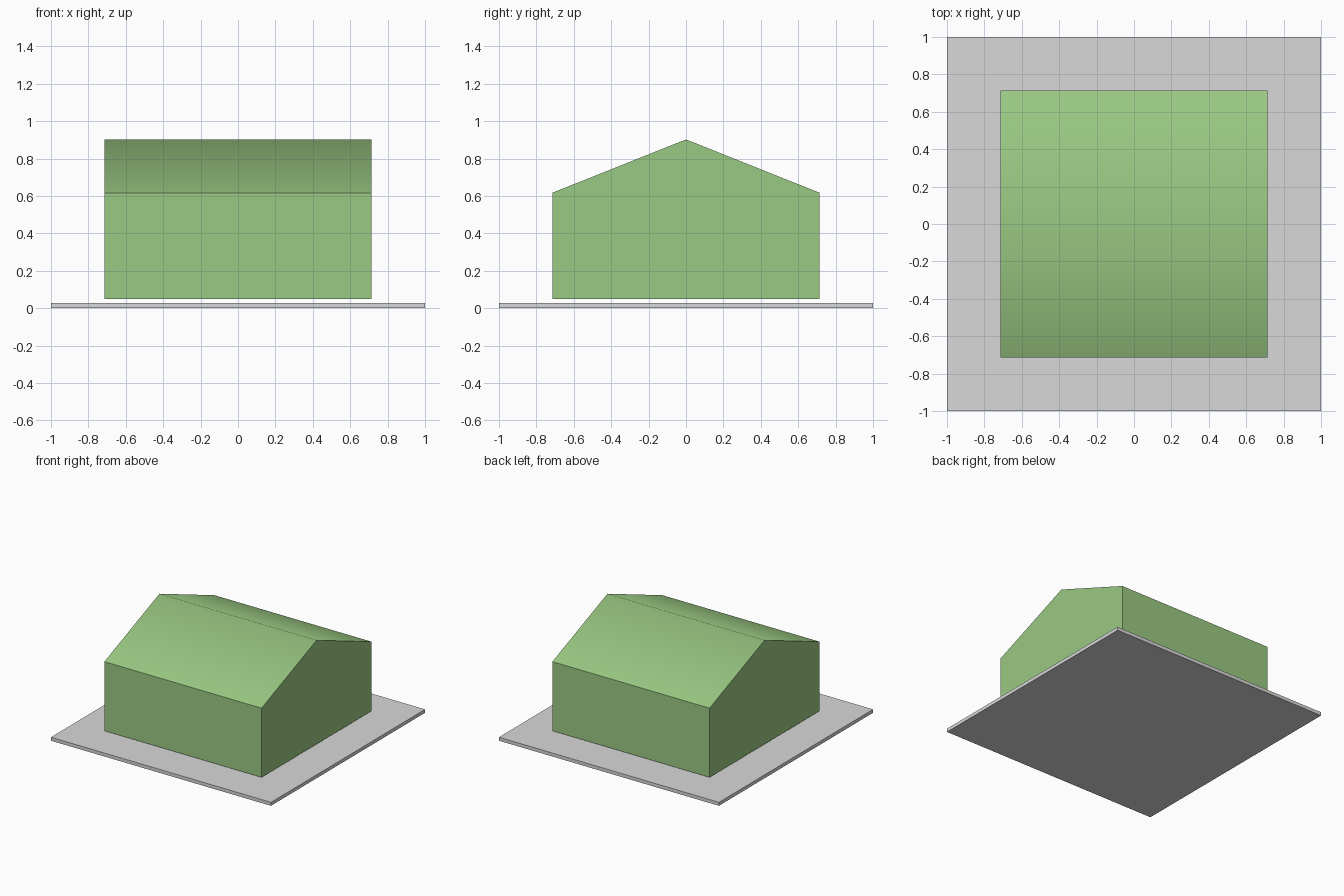
import bpy, bmesh
from mathutils import Matrix, Vector

if "Cube" in bpy.data.objects:
    bpy.data.objects.remove(bpy.data.objects["Cube"])


def material(name, srgb):
    m = bpy.data.materials.new(name)
    lin = [c / 12.92 if c <= 0.04045 else ((c + 0.055) / 1.055) ** 2.4 for c in srgb]
    m.diffuse_color = (*lin, 1.0)
    m.use_nodes = True
    m.node_tree.nodes["Principled BSDF"].inputs["Base Color"].default_value = m.diffuse_color
    return m


def make_object(name, bm, mat):
    bmesh.ops.recalc_face_normals(bm, faces=bm.faces)
    mesh = bpy.data.meshes.new(name)
    bm.to_mesh(mesh)
    bm.free()
    mesh.materials.append(mat)
    obj = bpy.data.objects.new(name, mesh)
    bpy.context.collection.objects.link(obj)
    return obj


green = material("leaf green", (0.605, 0.79, 0.515))
grey = material("light grey", (0.85, 0.85, 0.85))

TILE = 2 / 7
THICK = 0.0286

# Ground slab: seven by seven square paving tiles laid edge to edge
bm = bmesh.new()
for i in range(7):
    for j in range(7):
        centre = Vector(((i - 3) * TILE, (j - 3) * TILE, THICK / 2))
        bmesh.ops.create_cube(
            bm, size=1,
            matrix=Matrix.Translation(centre) @ Matrix.Diagonal((TILE, TILE, THICK, 1)))
make_object("paving_tiles", bm, grey)

# House body: gable profile extruded along x, hovering just over the slab
half = 2.5 * TILE
floor, eave, ridge = 0.048, 0.617, 0.902
bm = bmesh.new()
profile = [(-half, floor), (half, floor), (half, eave), (0, ridge), (-half, eave)]
gable = bm.faces.new([bm.verts.new((-half, y, z)) for y, z in profile])
ext = bmesh.ops.extrude_face_region(bm, geom=[gable], use_keep_orig=True)
new_verts = [g for g in ext["geom"] if isinstance(g, bmesh.types.BMVert)]
bmesh.ops.translate(bm, verts=new_verts, vec=(2 * half, 0, 0))
house = make_object("gabled_house", bm, green)

# Roof is smooth over the ridge, all other edges stay crisp
bpy.context.view_layer.objects.active = house
house.select_set(True)
bpy.ops.object.shade_smooth_by_angle(angle=0.96)
